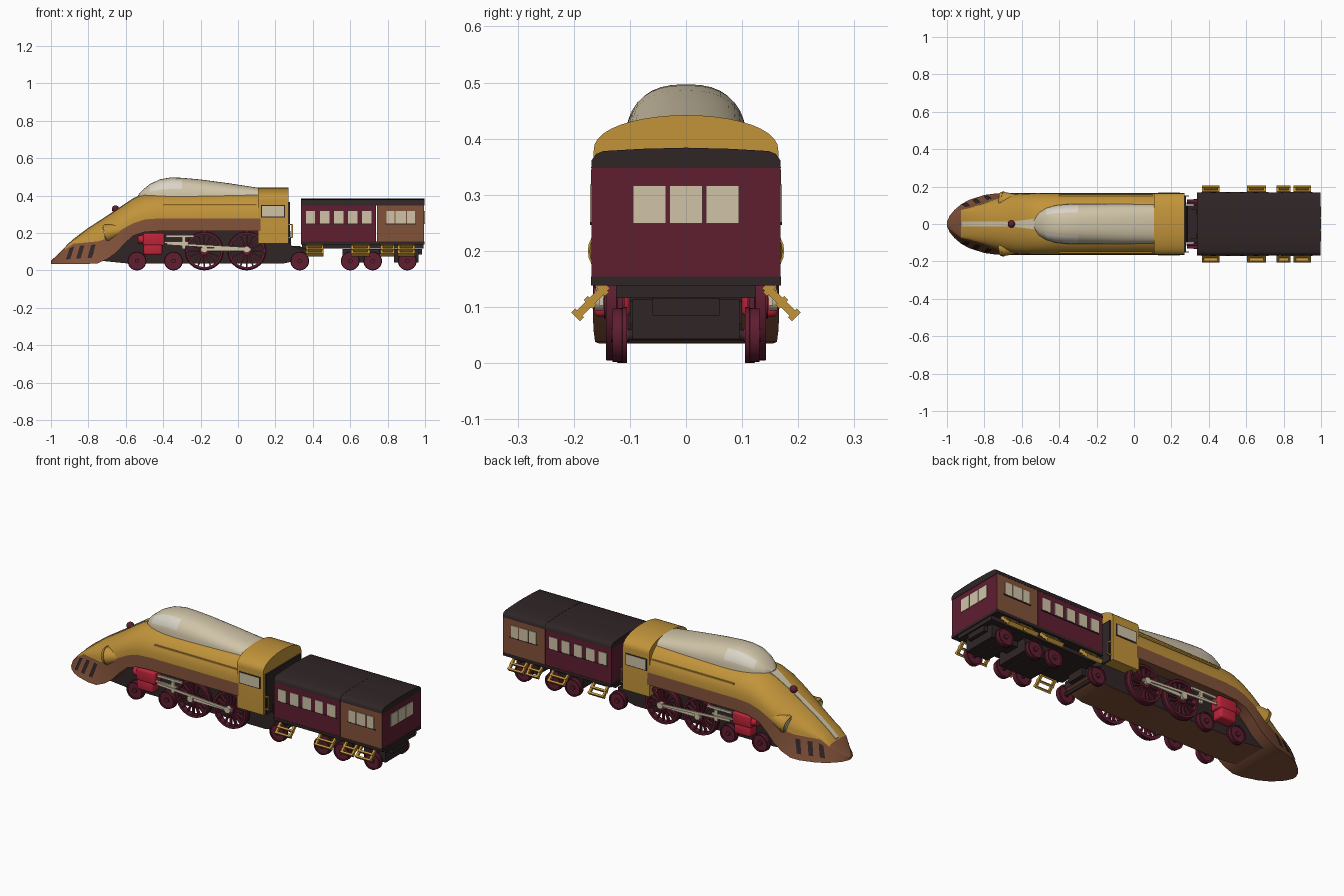
import bpy, bmesh, math
from mathutils import Matrix, Vector

if "Cube" in bpy.data.objects:
    bpy.data.objects.remove(bpy.data.objects["Cube"])


def mat(name, rgb):
    m = bpy.data.materials.new(name)
    lin = [((c / 255 + 0.055) / 1.055) ** 2.4 for c in rgb]
    m.diffuse_color = (*lin, 1)
    m.use_nodes = True
    m.node_tree.nodes["Principled BSDF"].inputs["Base Color"].default_value = m.diffuse_color
    return m


GOLD = mat("gold", (194, 148, 58))
BROWN = mat("brown", (130, 82, 58))
MAROON = mat("maroon", (94, 30, 48))
DARK = mat("dark", (48, 37, 38))
CREAM = mat("cream", (208, 196, 168))
CRIMSON = mat("crimson", (190, 36, 58))
GLASS = mat("pale glass", (218, 212, 198))


def finish(name, bm, *mats):
    bmesh.ops.recalc_face_normals(bm, faces=bm.faces)
    me = bpy.data.meshes.new(name)
    bm.to_mesh(me)
    bm.free()
    for m in mats:
        me.materials.append(m)
    ob = bpy.data.objects.new(name, me)
    bpy.context.collection.objects.link(ob)
    return ob


def loft(name, rings, mats, rule=None):
    """Skin closed rings; rule(i, j, centre) picks the material of a face."""
    bm = bmesh.new()
    vs = [[bm.verts.new(p) for p in r] for r in rings]
    n = len(rings[0])
    for i in range(len(rings) - 1):
        for j in range(n):
            k = (j + 1) % n
            f = bm.faces.new((vs[i][j], vs[i][k], vs[i + 1][k], vs[i + 1][j]))
            if rule:
                f.material_index = rule(i, j, f.calc_center_median())
    bm.faces.new(vs[0])
    bm.faces.new(vs[-1][::-1])
    return finish(name, bm, *mats)


def boxes(name, items, m, bevel=0):
    """items: (centre, size[, rotation matrix])"""
    bm = bmesh.new()
    for it in items:
        rot = it[2] if len(it) > 2 else Matrix()
        bmesh.ops.create_cube(bm, size=1, matrix=Matrix.Translation(it[0]) @ rot @ Matrix.Diagonal((*it[1], 1)))
    if bevel:
        bmesh.ops.bevel(bm, geom=bm.edges[:], offset=bevel, segments=3, affect='EDGES', profile=0.5)
    return finish(name, bm, m)


def cyl(name, c, r1, r2, depth, axis, m, seg=24):
    bm = bmesh.new()
    rot = Vector((0, 0, 1)).rotation_difference(Vector(axis)).to_matrix().to_4x4()
    bmesh.ops.create_cone(bm, cap_ends=True, segments=seg, radius1=r1, radius2=r2, depth=depth,
                          matrix=Matrix.Translation(c) @ rot)
    return finish(name, bm, m)


def arch(w, zb, zt, n=2.3, seg=18):
    pts = []
    for k in range(seg + 1):
        t = math.pi * k / seg
        c, s = math.cos(t), max(math.sin(t), 0)
        pts.append((math.copysign(abs(c) ** (2 / n), c) * w, zb + (zt - zb) * s ** (2 / n)))
    return pts


# Streamlined body: x, skirt half width, skirt bottom, waist half width, waist z, top z
ST = [(-1.0, .012, .035, .008, .045, .05), (-.985, .045, .035, .03, .055, .065),
      (-.96, .075, .035, .05, .078, .088), (-.925, .105, .035, .075, .112, .125),
      (-.88, .13, .035, .085, .143, .165), (-.8, .155, .035, .112, .15, .225),
      (-.75, .162, .038, .132, .155, .257), (-.7, .165, .06, .148, .17, .29),
      (-.65, .166, .095, .157, .2, .323), (-.61, .166, .14, .161, .225, .35),
      (-.56, .166, .185, .163, .252, .383), (-.5, .166, .205, .164, .272, .41),
      (-.42, .166, .21, .165, .278, .42), (.12, .166, .21, .165, .278, .43)]


def station(x):
    for a, b in zip(ST, ST[1:]):
        if a[0] <= x <= b[0]:
            t = (x - a[0]) / (b[0] - a[0])
            return [p + (q - p) * t for p, q in zip(a, b)]


rings = []
for x, w0, zb, w1, zm, zt in ST:
    a = arch(w1, zm, zt)
    rings.append([(x, w0, zb)] + [(x, y, z) for y, z in a] + [(x, -w0, zb)])
last = len(rings[0]) - 1
loft("streamlined_body", rings, [BROWN, GOLD],
     lambda i, j, c: 1 if 0 < j < last - 1 and c.x > -.93 else 0)

# Cream strip down the nose
strip = []
for x in (-.92, -.88, -.8, -.75, -.7, -.65, -.61, -.56, -.5):
    z, w = station(x)[5], .014 + max(0, x + .65) * .12
    strip.append([(x, w, z - .004), (x, w, z + .003), (x, -w, z + .003), (x, -w, z - .004)])
loft("nose_strip", strip, [CREAM])

# Cream canopy with pale windscreen panes
CAN = [(-.535, .02, .39, .402), (-.51, .06, .39, .43), (-.47, .085, .39, .462), (-.42, .1, .39, .486),
       (-.36, .106, .39, .497), (-.3, .108, .39, .495), (-.2, .108, .39, .486), (-.05, .107, .39, .466),
       (.12, .105, .39, .44)]
loft("canopy", [[(x, y, z) for y, z in arch(w, zb, zt, 2.5)] for x, w, zb, zt in CAN], [CREAM, GLASS],
     lambda i, j, c: 1 if 2 <= i <= 4 and j in (2, 3, 4, 5, 12, 13, 14, 15) and c.x < -.32 else 0)

# Driver's cab with arched roof
cab = [(.165, .145), (.165, .375)] + [
    (.165 * math.cos(math.pi * k / 20), .378 + .064 * math.sin(math.pi * k / 20) ** .9)
    for k in range(1, 20)] + [(-.165, .375), (-.165, .145)]
loft("cab", [[(x, y, z) for y, z in cab] for x in (.108, .27)], [GOLD])

# Dark running gear frame, brown underneath
prof = [(-.72, .05), (-.6, .038), (.24, .036), (.3, .05), (.345, .07), (.345, .11), (.285, .13),
        (.28, .21), (-.62, .21), (-.72, .15)]
frame = loft("locomotive_frame", [[(x, y, z) for x, z in prof] for y in (-.1, .1)], [DARK, BROWN])
for p in frame.data.polygons:
    p.material_index = 1 if p.normal.z < -.7 else 0
boxes("coupling", [((.32, 0, .1), (.09, .1, .05)), ((.3, 0, .125), (.07, .16, .012))], DARK)
boxes("cab_rear_wall", [((.274, 0, .255), (.01, .3, .22))], DARK)

# Nose lamp
bm = bmesh.new()
bmesh.ops.create_uvsphere(bm, u_segments=16, v_segments=10, radius=.02,
                          matrix=Matrix.Translation((-.655, 0, .328)))
finish("nose_lamp", bm, MAROON)


def wheel(name, x, y, r, width, spokes):
    bm = bmesh.new()
    s = math.copysign(1, y)
    n, h = 32, width / 2
    ri = r * .83
    sec = [(r * 1.0, -s * h), (r, -s * h * .4), (r * .96, -s * h * .3), (r * .95, s * h), (ri, s * h), (ri, -s * h)]
    vs = [[bm.verts.new((x + q * math.cos(2 * math.pi * i / n), y + d, r + q * math.sin(2 * math.pi * i / n)))
           for q, d in sec] for i in range(n)]
    for i in range(n):
        for j in range(6):
            k = (j + 1) % 6
            bm.faces.new((vs[i][j], vs[i][k], vs[(i + 1) % n][k], vs[(i + 1) % n][j]))
    base = Matrix.Translation((x, y, r))
    side = Matrix.Rotation(math.pi / 2, 4, 'X')
    bmesh.ops.create_cone(bm, cap_ends=True, segments=16, radius1=r * .24, radius2=r * .24,
                          depth=width * 1.2, matrix=base @ side)
    if spokes:
        for k in range(spokes):
            bmesh.ops.create_cube(bm, size=1, matrix=base @ Matrix.Rotation(2 * math.pi * k / spokes, 4, 'Y')
                                  @ Matrix.Translation((r * .52, 0, 0)) @ Matrix.Diagonal((r * .7, width * .5, .008, 1)))
    else:
        bmesh.ops.create_cone(bm, cap_ends=True, segments=n, radius1=ri, radius2=ri,
                              depth=width * .5, matrix=base @ side)
    finish(name, bm, MAROON)


# Wheels and axles
for x in (-.54, -.345, .33, .6, .72, .905):
    cyl("axle", (x, 0, .05), .01, .01, .22, (0, 1, 0), DARK, 12)
    for s in (-1, 1):
        wheel("small_wheel", x, s * .118, .05, .026, 0)
for x in (-.18, .047):
    for s in (-1, 1):
        wheel("driving_wheel", x, s * .128, .105, .03, 16)

for s in (-1, 1):
    # Cylinders, slide bars and rods
    boxes("steam_cylinder", [((-.45, s * .132, .165), (.115, .066, .07)),
                             ((-.455, s * .132, .112), (.1, .066, .06))], CRIMSON, .012)
    cyl("valve_end", (-.52, s * .135, .165), .02, .025, .03, (1, 0, 0), CRIMSON, 16)
    tilt = Matrix.Rotation(.06, 4, 'Y')
    boxes("connecting_rods", [((-.065, s * .151, .112), (.27, .008, .018)),
                              ((-.17, s * .158, .13), (.42, .007, .013), tilt),
                              ((-.33, s * .15, .15), (.13, .01, .01)), ((-.31, s * .148, .182), (.15, .01, .012)),
                              ((-.29, s * .15, .145), (.02, .012, .06))], CREAM)
    for x in (-.18, .047):
        cyl("crank_pin", (x, s * .155, .112), .018, .018, .016, (0, 1, 0), CREAM, 16)
    # Headlight pod
    cyl("headlight_pod", (-.635, s * .125, .215), .048, .022, .14, (1, 0, .25), GOLD)
    cyl("headlight_rim", (-.705, s * .125, .198), .045, .05, .016, (1, 0, .25), GOLD)
    cyl("headlight_lens", (-.714, s * .125, .196), .037, .037, .006, (1, 0, .25), CREAM)
    # Rail along the body and grab rail behind the cab
    boxes("body_rail", [((-.15, s * .153, .347), (.5, .008, .008))], GOLD)
    boxes("grab_rail", [((.29, s * .15, .21), (.006, .006, .07)), ((.28, s * .15, .245), (.025, .006, .006)),
                        ((.28, s * .15, .175), (.025, .006, .006))], GOLD)
    # Cab window
    boxes("cab_window_frame", [((.187, s * .165, .317), (.128, .004, .066))], DARK)
    boxes("cab_window", [((.187, s * .166, .317), (.118, .006, .056))], CREAM)
    # Slanted vents on the nose skirt
    for x in (-.9, -.845, -.785):
        bm = bmesh.new()
        q = []
        for dx, t in ((-.018, .25), (.006, .25), (.026, .85), (.002, .85)):
            _, w0, zb, w1, zm, _ = station(x + dx)
            q.append(bm.verts.new((x + dx - .002, s * (w0 + (w1 - w0) * t + .004), zb + (zm - zb) * t + .002)))
        bm.faces.new(q if s < 0 else q[::-1])
        v = finish("skirt_vent", bm, DARK)
        if v.data.polygons[0].normal.y * s < 0:
            v.data.flip_normals()

# Carriages: walls, roofs, base strip
walls = []
for nm, x0, x1, side in (("front_carriage", .337, .738, MAROON), ("rear_carriage", .742, .995, BROWN)):
    xc, L = (x0 + x1) / 2, x1 - x0
    b = boxes(nm + "_walls", [((xc, 0, .252), (L, .336, .2))], MAROON)
    b.data.materials.append(side)
    for p in b.data.polygons:
        p.material_index = 1 if abs(p.normal.y) > .5 else 0
    roof = [(.169, .348), (.168, .362), (.16, .373), (.147, .378), (.08, .382), (0, .384)]
    roof += [(-y, z) for y, z in roof[-2::-1]]
    loft(nm + "_roof", [[(x, y, z) for y, z in roof] for x in (x0 - .001, x1 + .002)], [DARK])
    boxes(nm + "_base", [((xc, 0, .146), (L + .003, .339, .016))], DARK)

# Carriage windows
side_windows = [(.388 + .075 * i, .05) for i in range(5)] + [(.815, .042), (.87, .055), (.925, .042)]
for s in (-1, 1):
    boxes("side_windows", [((x, s * .1685, .285), (w, .006, .066)) for x, w in side_windows], CREAM)
    boxes("window_sill", [((.54, s * .1685, .249), (.36, .005, .005)), ((.87, s * .1685, .249), (.17, .005, .005))], DARK)
boxes("rear_windows", [((.9955, y, .283), (.006, .059, .068)) for y in (-.065, 0, .065)], CREAM)

# Carriage underframe and bogies
boxes("underframe", [((.667, 0, .128), (.65, .25, .024))], DARK)
boxes("bogies", [((.66, 0, .078), (.2, .19, .07)), ((.9, 0, .078), (.13, .19, .07)),
                 ((.97, 0, .1), (.03, .12, .03)), ((.78, 0, .1), (.12, .08, .03))], DARK)

# Folding steps hung from both sides
for x, w in ((.41, .095), (.655, .1), (.8, .075), (.9, .092)):
    for s in (-1, 1):
        rot = Matrix.Rotation(s * math.radians(45), 4, 'X')
        mid = Vector((x, s * .168, .111))
        along = Vector((0, s * .7, -.7))
        items = [(mid + Vector((d * (w / 2 - .006), 0, 0)), (.012, .014, .078), rot) for d in (-1, 1)]
        items += [(mid + along * k, (w, .022, .01), rot) for k in (-.028, .004, .036)]
        boxes("side_step", items, GOLD)

# Smooth shading with crisp edges
bpy.ops.object.select_all(action='SELECT')
bpy.context.view_layer.objects.active = bpy.context.selected_objects[0]
bpy.ops.object.shade_smooth_by_angle(angle=math.radians(35))
